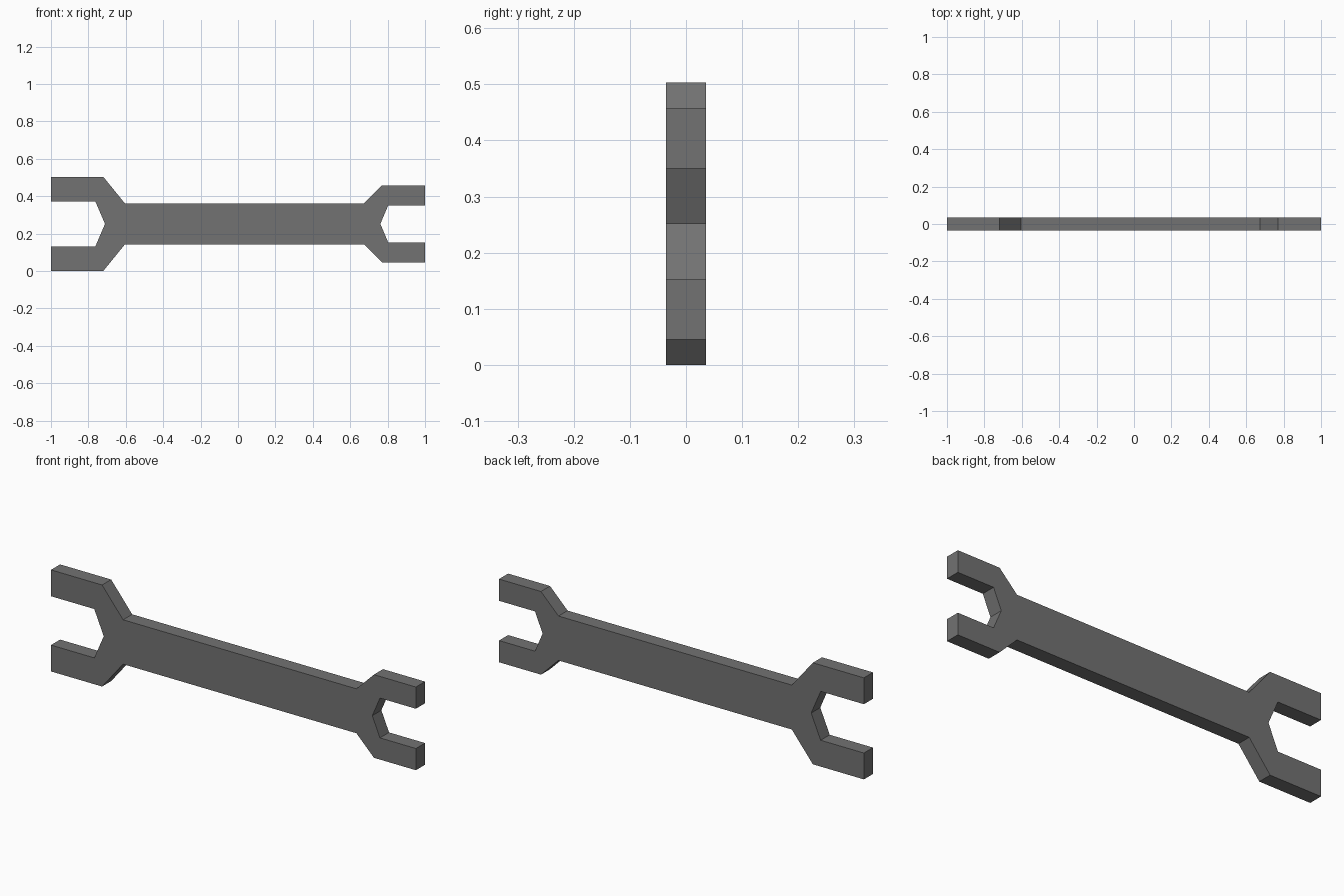
import bpy, bmesh

if "Cube" in bpy.data.objects:
    bpy.data.objects.remove(bpy.data.objects["Cube"])

MID_Z = 0.2515      # height of the wrench's long axis
HALF_THICK = 0.0355

steel = bpy.data.materials.new("dark_grey_steel")
steel.diffuse_color = (0.17, 0.17, 0.17, 1.0)
steel.use_nodes = True
steel.node_tree.nodes["Principled BSDF"].inputs["Base Color"].default_value = steel.diffuse_color

# Upper half of the outline (x, height above axis), left jaw throat to right jaw throat
half = [
    (-0.711, 0.0), (-0.763, 0.121), (-1.0, 0.121), (-1.0, 0.2515),
    (-0.72, 0.2515), (-0.605, 0.11),                    # left jaw, then handle
    (0.674, 0.11), (0.77, 0.206), (1.0, 0.206),
    (1.0, 0.0985), (0.803, 0.0985), (0.761, 0.0),       # right jaw
]
# Mirror for the lower half, sharing the two throat points
outline = half + [(x, -h) for x, h in reversed(half[1:-1])]

# Double open-ended wrench: flat profile extruded through its thickness
bm = bmesh.new()
face = bm.faces.new([bm.verts.new((x, -HALF_THICK, MID_Z + h)) for x, h in outline])
ext = bmesh.ops.extrude_face_region(bm, geom=[face], use_keep_orig=True)
for v in ext["geom"]:
    if isinstance(v, bmesh.types.BMVert):
        v.co.y = HALF_THICK
bmesh.ops.recalc_face_normals(bm, faces=bm.faces[:])

mesh = bpy.data.meshes.new("wrench")
bm.to_mesh(mesh)
bm.free()
mesh.materials.append(steel)
wrench = bpy.data.objects.new("wrench", mesh)
bpy.context.collection.objects.link(wrench)
